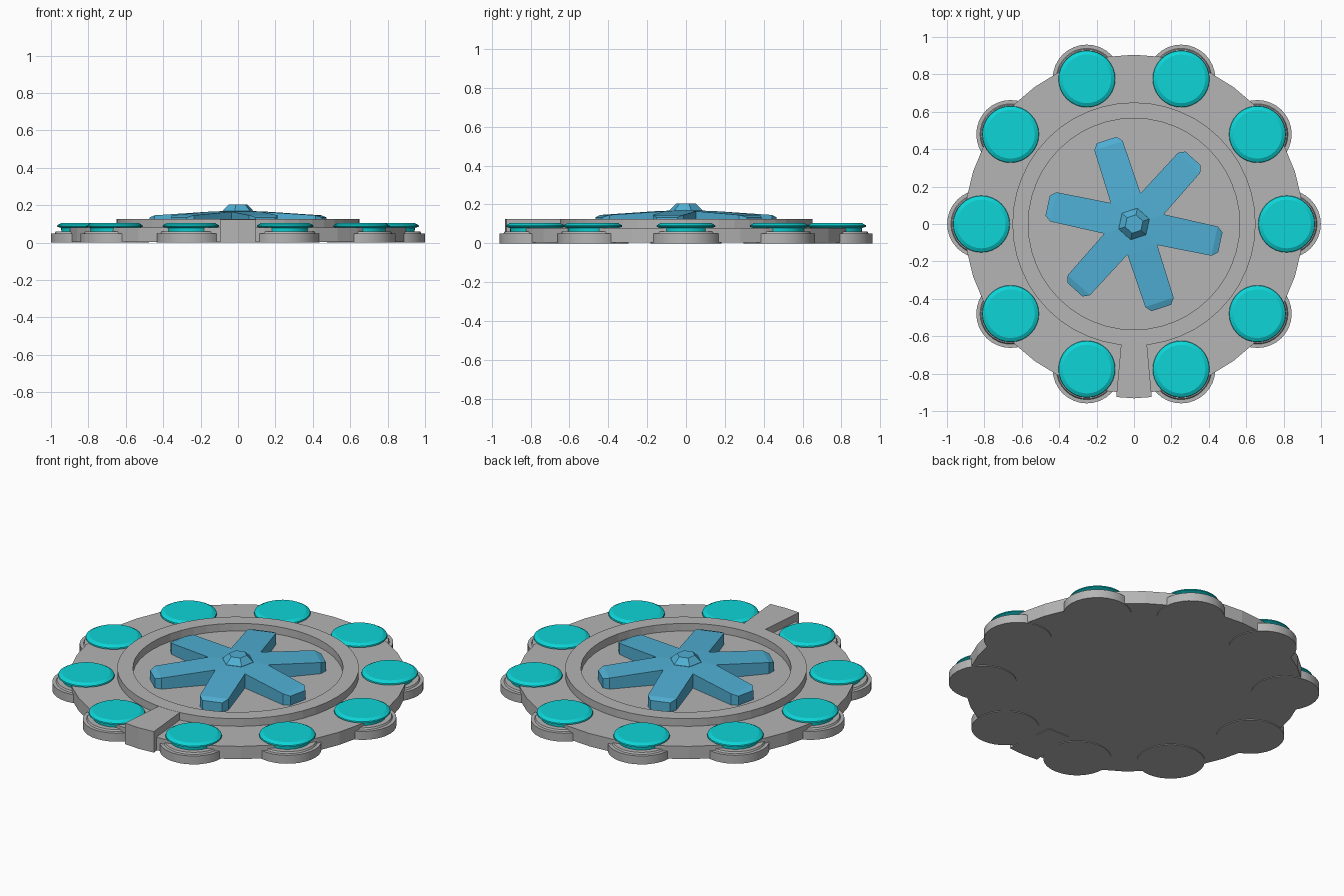
import bpy, bmesh, math
from math import cos, sin, pi, radians

if "Cube" in bpy.data.objects:
    bpy.data.objects.remove(bpy.data.objects["Cube"])


def material(name, rgb):
    m = bpy.data.materials.new(name)
    m.diffuse_color = (*rgb, 1)
    m.use_nodes = True
    m.node_tree.nodes["Principled BSDF"].inputs["Base Color"].default_value = m.diffuse_color
    return m


GREY = material("stone grey", (0.46, 0.46, 0.46))
CYAN = material("bright cyan", (0.004, 0.66, 0.68))
BLUE = material("sky blue", (0.08, 0.43, 0.66))


def finish(name, bm, mat, smooth=False):
    bmesh.ops.recalc_face_normals(bm, faces=bm.faces)
    me = bpy.data.meshes.new(name)
    bm.to_mesh(me)
    bm.free()
    me.materials.append(mat)
    ob = bpy.data.objects.new(name, me)
    bpy.context.collection.objects.link(ob)
    if smooth:
        bpy.ops.object.select_all(action='DESELECT')
        ob.select_set(True)
        bpy.context.view_layer.objects.active = ob
        bpy.ops.object.shade_smooth_by_angle(angle=radians(25))
    return ob


def lathe(name, profile, mat, n, centre=(0, 0), closed=False, smooth=False, start=0.0):
    """Spin (radius, z) points about a vertical axis, capping or closing the ends."""
    bm = bmesh.new()
    cx, cy = centre
    rings = [[bm.verts.new((cx + r * cos(start + 2 * pi * i / n),
                            cy + r * sin(start + 2 * pi * i / n), z))
              for i in range(n)] for r, z in profile]
    pairs = list(zip(rings, rings[1:]))
    if closed:
        pairs.append((rings[-1], rings[0]))
    else:
        bm.faces.new(rings[0])
        bm.faces.new(rings[-1])
    for a, b in pairs:
        for i in range(n):
            j = (i + 1) % n
            bm.faces.new((a[i], a[j], b[j], b[i]))
    return finish(name, bm, mat, smooth)


# Main disc and raised ring
lathe("base_disc", [(0.905, 0.004), (0.905, 0.08)], GREY, 40)
lathe("raised_ring", [(0.65, 0.07), (0.65, 0.125), (0.565, 0.125), (0.565, 0.07)],
      GREY, 48, closed=True)

# Ten pods around the rim, each a stepped foot with a domed button
for k in range(10):
    a = k * pi / 5
    c = (0.816 * cos(a), 0.816 * sin(a))
    lathe(f"pod_foot_{k}", [(0.183, 0), (0.183, 0.05), (0.163, 0.05), (0.158, 0.06)],
          GREY, 32, c, smooth=True)
    lathe(f"pod_button_{k}", [(0.128, 0.055), (0.13, 0.078), (0.152, 0.086),
                              (0.15, 0.093), (0.13, 0.104)],
          CYAN, 32, c, smooth=True)

# Tapered block at the front, joining ring to rim
bm = bmesh.new()
outline = [(-0.068, -0.63), (-0.095, -0.925), (0, -0.932), (0.095, -0.925), (0.068, -0.63)]
low = [bm.verts.new((x, y, 0)) for x, y in outline]
high = [bm.verts.new((x, y, 0.1245)) for x, y in outline]
bm.faces.new(low)
bm.faces.new(high)
for i in range(5):
    j = (i + 1) % 5
    bm.faces.new((low[i], low[j], high[j], high[i]))
finish("front_block", bm, GREY)

# Six-bladed rotor: one closed star, with sloping blades and bevelled tips
bm = bmesh.new()
FLOOR = 0.078
top_c = bm.verts.new((0, 0, 0.172))
blade = [(0.145, -0.084, 0.165), (0.44, -0.08, 0.146), (0.472, -0.055, 0.134),
         (0.472, 0.055, 0.134), (0.44, 0.08, 0.146)]
top = []
for k in range(6):
    t = radians(-12 + 60 * k)
    top.append([bm.verts.new((u * cos(t) - v * sin(t), u * sin(t) + v * cos(t), z))
                for u, v, z in blade])
loop = [v for b in top for v in b]
bottom = [bm.verts.new((v.co.x, v.co.y, FLOOR)) for v in loop]
for k in range(6):
    b, nxt = top[k], top[(k + 1) % 6][0]
    bm.faces.new((top_c, b[0], nxt))
    bm.faces.new((b[0], b[1], b[4], nxt))
    bm.faces.new((b[1], b[2], b[3], b[4]))
for i in range(len(loop)):
    j = (i + 1) % len(loop)
    bm.faces.new((bottom[i], bottom[j], loop[j], loop[i]))
bm.faces.new(bottom)
finish("rotor", bm, BLUE)

# Hexagonal hub on the rotor
lathe("rotor_hub", [(0.088, 0.155), (0.086, 0.17), (0.05, 0.205)], BLUE, 6, start=radians(18))
